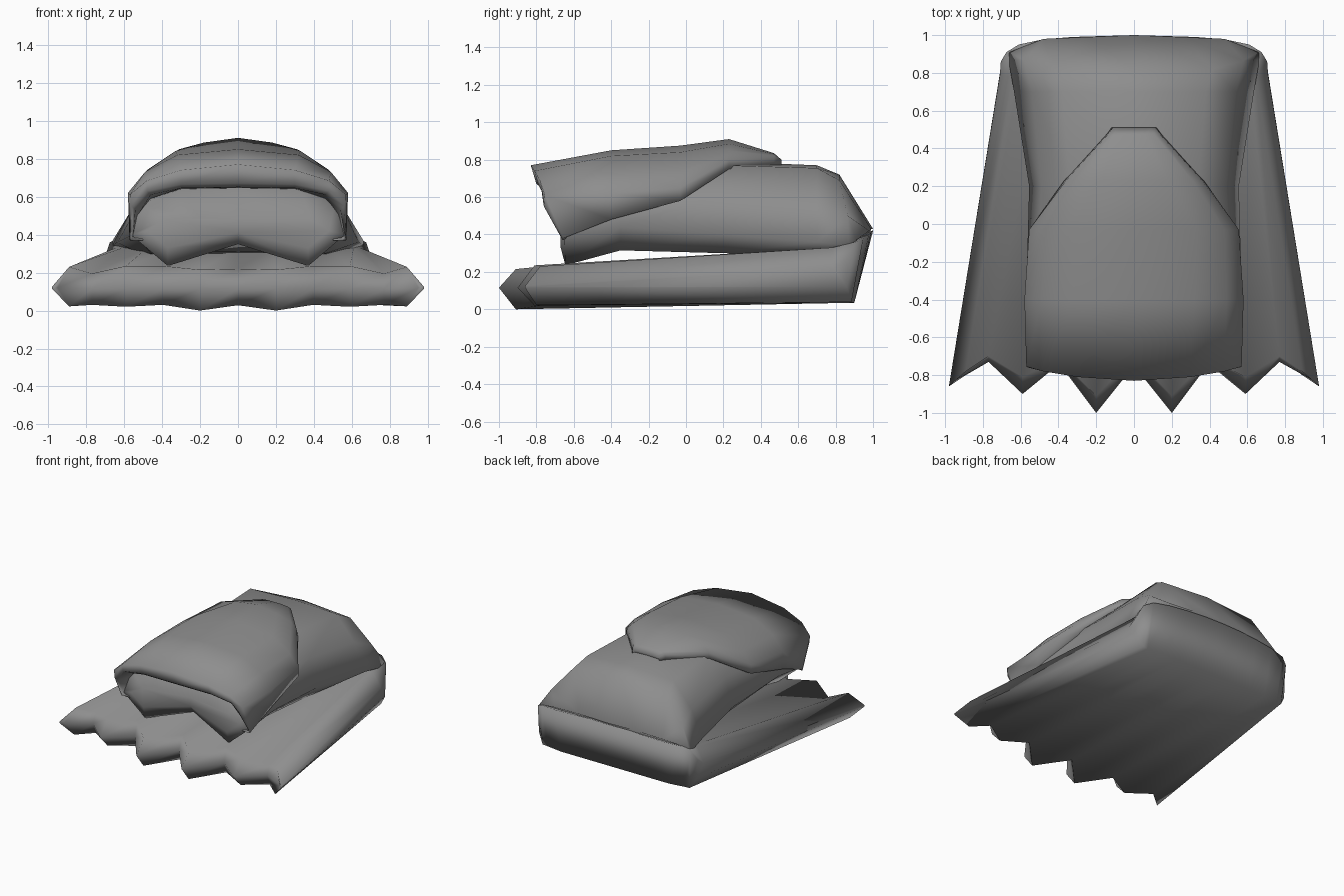
import bpy, bmesh

dark = bpy.data.materials.new("dark_grey")
dark.diffuse_color = (0.27, 0.27, 0.27, 1)


def skin(name, rows, closed=True, angle=3.1):
    """Join matching rows of points with quads; closed rows get end caps."""
    bm = bmesh.new()
    grid = [[bm.verts.new(p) for p in row] for row in rows]
    n = len(rows[0])
    for a, b in zip(grid, grid[1:]):
        for i in range(n if closed else n - 1):
            j = (i + 1) % n
            bm.faces.new((a[i], a[j], b[j], b[i]))
    if closed:
        bm.faces.new(grid[0])
        bm.faces.new(grid[-1])
    bmesh.ops.remove_doubles(bm, verts=bm.verts, dist=0.0005)
    bmesh.ops.recalc_face_normals(bm, faces=bm.faces)
    if not closed and sum(f.normal.z * f.calc_area() for f in bm.faces) < 0:
        bmesh.ops.reverse_faces(bm, faces=bm.faces)
    me = bpy.data.meshes.new(name)
    bm.to_mesh(me)
    bm.free()
    me.materials.append(dark)
    ob = bpy.data.objects.new(name, me)
    bpy.context.collection.objects.link(ob)
    bpy.ops.object.select_all(action='DESELECT')
    bpy.context.view_layer.objects.active = ob
    ob.select_set(True)
    bpy.ops.object.shade_smooth_by_angle(angle=angle)
    return ob


def flip(pts):
    return [(-x, y, z) for x, y, z in pts]


def ring(half):
    """Mirror a top-to-bottom half section into a full ring."""
    return half + flip(half[1:-1])[::-1]


def at(y, *xz):
    return [(x, y, z) for x, z in xz]


# Base slab with zigzag toes: one section per tip or valley
def column(xf, yf, xr, ztop, zbot, back, yr, zr):
    return [(xf, yf, 0.115), (xf, yf + back, ztop), (xr, 0.78, 0.33),
            (xr, yr, zr), (xr, 0.90 if xr < 0.6 else 0.88, 0.035),
            (xf, yf + back, zbot)]


cols = [
    column(0, -0.75, 0, 0.22, 0.028, 0.05, 1.00, 0.42),
    column(0.20, -1.00, 0.17, 0.215, 0.0, 0.09, 0.995, 0.42),
    column(0.395, -0.74, 0.33, 0.235, 0.03, 0.03, 0.99, 0.41),
    column(0.59, -0.90, 0.48, 0.235, 0.02, 0.09, 0.978, 0.40),
    column(0.77, -0.73, 0.61, 0.195, 0.03, 0.03, 0.95, 0.39),
]
cols.append([(0.95, -0.83, 0.12), (0.89, -0.78, 0.23), (0.645, 0.78, 0.33),
             (0.675, 0.91, 0.36), (0.65, 0.885, 0.04), (0.89, -0.80, 0.022)])
cols.append([(0.98, -0.86, 0.12), (0.98, -0.86, 0.125), (0.71, 0.79, 0.22),
             (0.705, 0.86, 0.27), (0.70, 0.86, 0.12), (0.98, -0.86, 0.115)])
skin("base_slab", [flip(c) for c in cols[:0:-1]] + cols)

# Main body, lofted from the back to the notched front
body = [
    [(0, 1.0, 0.43), (0.25, 0.99, 0.43), (0.48, 0.98, 0.42),
     (0.66, 0.91, 0.37), (0.48, 0.95, 0.34), (0, 0.97, 0.35)],
    [(0, 0.82, 0.72), (0.42, 0.82, 0.69), (0.58, 0.865, 0.50),
     (0.665, 0.87, 0.34), (0.5, 0.88, 0.28), (0, 0.9, 0.28)],
    at(0.70, (0, 0.77), (0.38, 0.755), (0.54, 0.57), (0.635, 0.36), (0.5, 0.29), (0, 0.29)),
    at(0.20, (0, 0.79), (0.34, 0.77), (0.49, 0.62), (0.555, 0.40), (0.46, 0.30), (0, 0.31)),
    at(-0.35, (0, 0.75), (0.33, 0.72), (0.52, 0.62), (0.57, 0.44), (0.42, 0.315), (0, 0.37)),
    [(0, -0.52, 0.65), (0.33, -0.54, 0.64), (0.51, -0.60, 0.56),
     (0.565, -0.65, 0.40), (0.37, -0.645, 0.235), (0, -0.56, 0.35)],
    [(0, -0.60, 0.48), (0.2, -0.64, 0.49), (0.38, -0.67, 0.48),
     (0.48, -0.67, 0.42), (0.37, -0.67, 0.33), (0, -0.60, 0.41)],
]
skin("body", [ring(h) for h in body])

# Shell cap: recess and lip rows first, then outer surface to the back point
cap = [
    [(0, -0.50, 0.645), (0.3, -0.52, 0.64), (0.46, -0.56, 0.59), (0.53, -0.60, 0.50), (0.555, -0.64, 0.38)],
    [(0, -0.77, 0.65), (0.3, -0.76, 0.645), (0.46, -0.74, 0.61), (0.54, -0.74, 0.53), (0.565, -0.655, 0.37)],
    [(0, -0.80, 0.67), (0.3, -0.79, 0.665), (0.48, -0.77, 0.63), (0.56, -0.76, 0.55), (0.57, -0.66, 0.37)],
    [(0, -0.83, 0.77), (0.3, -0.81, 0.74), (0.48, -0.78, 0.685), (0.57, -0.755, 0.61), (0.572, -0.655, 0.38)],
    at(-0.40, (0, 0.85), (0.32, 0.82), (0.49, 0.73), (0.58, 0.62), (0.575, 0.48)),
    at(-0.03, (0, 0.875), (0.33, 0.84), (0.48, 0.74), (0.555, 0.65), (0.555, 0.58)),
    at(0.23, (0, 0.91), (0.18, 0.885), (0.31, 0.85), (0.36, 0.80), (0.37, 0.75)),
    at(0.47, (0, 0.835), (0.06, 0.835), (0.11, 0.83), (0.14, 0.82), (0.15, 0.77)),
    at(0.51, (0, 0.80), (0.06, 0.80), (0.09, 0.80), (0.11, 0.795), (0.12, 0.77)),
    at(0.48, (0, 0.76), (0.06, 0.76), (0.08, 0.76), (0.10, 0.76), (0.11, 0.76)),
]
# Tuck the lower edge in towards the body
cap = [h + [(h[-1][0] - 0.07, h[-1][1], h[-1][2])] for h in cap]
skin("shell_cap", [flip(h[:0:-1]) + h for h in cap], closed=False)
